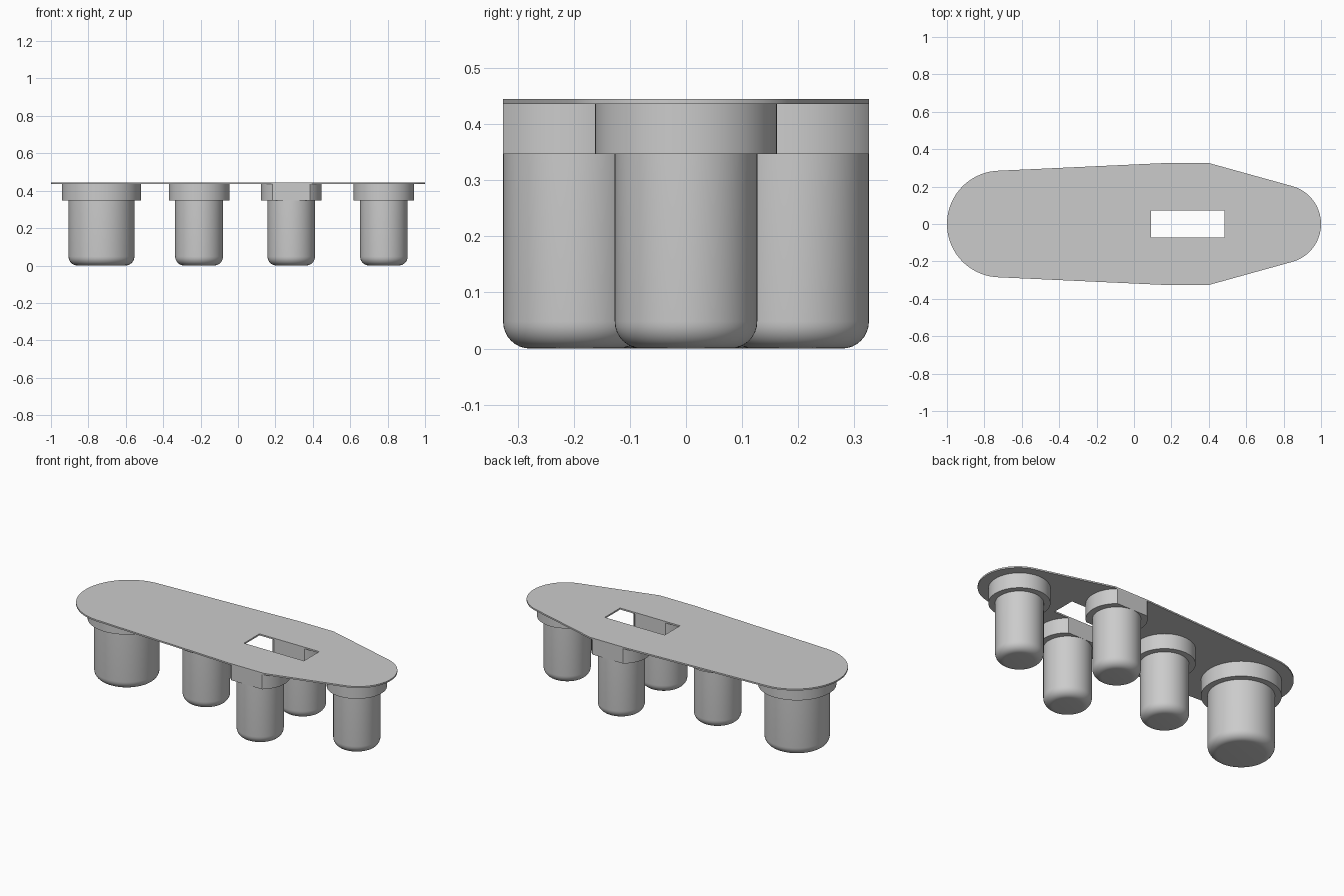
import bpy, bmesh, math
from mathutils import Vector

cube = bpy.data.objects.get("Cube")
if cube:
    bpy.data.objects.remove(cube, do_unlink=True)

PLATE_TOP, PLATE_BOTTOM, COLLAR_BOTTOM = 0.445, 0.436, 0.347
HALF_WIDTH, SLOT_HALF = 0.326, 0.072
SEGMENTS = 64

grey = bpy.data.materials.new("plain grey")
grey.use_nodes = True
colour = (0.6, 0.6, 0.6, 1)
grey.diffuse_color = colour
grey.node_tree.nodes["Principled BSDF"].inputs["Base Color"].default_value = colour


def finish(name, bm, location=(0, 0, 0)):
    bmesh.ops.recalc_face_normals(bm, faces=bm.faces)
    mesh = bpy.data.meshes.new(name)
    bm.to_mesh(mesh)
    bm.free()
    mesh.materials.append(grey)
    obj = bpy.data.objects.new(name, mesh)
    obj.location = location
    bpy.context.collection.objects.link(obj)
    bpy.ops.object.select_all(action='DESELECT')
    obj.select_set(True)
    bpy.context.view_layer.objects.active = obj
    bpy.ops.object.shade_smooth_by_angle(angle=math.radians(30))
    return obj


def lathe(profile):
    """Spin a (radius, height) profile round the z axis."""
    bm = bmesh.new()
    verts = [bm.verts.new((r, 0, z)) for r, z in profile]
    edges = [bm.edges.new(pair) for pair in zip(verts, verts[1:])]
    bmesh.ops.spin(bm, geom=verts + edges, cent=(0, 0, 0), axis=(0, 0, 1),
                   angle=math.tau, steps=SEGMENTS)
    bmesh.ops.remove_doubles(bm, verts=bm.verts, dist=1e-5)
    return bm


def arc(cx, radius, start, end, steps):
    angles = [math.radians(start + (end - start) * i / steps) for i in range(steps + 1)]
    return [(cx + radius * math.cos(a), radius * math.sin(a)) for a in angles]


def post(name, x, y, radius):
    # Rounded foot, flat underside
    fillet = 0.048
    curve = [(radius - fillet + fillet * math.sin(a), fillet - fillet * math.cos(a))
             for a in (math.pi / 2 * i / 8 for i in range(9))]
    bm = lathe([(0, 0)] + curve + [(radius, COLLAR_BOTTOM + 0.01), (0, COLLAR_BOTTOM + 0.01)])
    finish(name, bm, (x, y, 0))


def collar(name, x, y, radius):
    bm = lathe([(0, COLLAR_BOTTOM), (radius, COLLAR_BOTTOM),
                (radius, PLATE_BOTTOM), (0, PLATE_BOTTOM)])
    if y:
        # Trim flush with the plate edge and with the slot
        side = math.copysign(1, y)
        for limit, facing in ((HALF_WIDTH, 1), (SLOT_HALF, -1)):
            cut = bmesh.ops.bisect_plane(
                bm, geom=bm.verts[:] + bm.edges[:] + bm.faces[:],
                plane_co=Vector((0, side * limit - y, 0)),
                plane_no=Vector((0, side * facing, 0)), clear_outer=True)
            edges = [e for e in cut["geom_cut"] if isinstance(e, bmesh.types.BMEdge)]
            bmesh.ops.holes_fill(bm, edges=[e for e in edges if e.is_boundary], sides=0)
    finish(name, bm, (x, y, 0))


# Cover plate: tapered outline with a rectangular slot
outline = arc(0.79, 0.21, -75, 75, 32)
outline += [(0.4, HALF_WIDTH), (0.17, HALF_WIDTH)]
outline += arc(-0.715, 0.285, 92.6, 267.4, 40)
outline += [(0.17, -HALF_WIDTH), (0.4, -HALF_WIDTH)]
slot = [(0.09, -SLOT_HALF), (0.483, -SLOT_HALF), (0.483, SLOT_HALF), (0.09, SLOT_HALF)]

bm = bmesh.new()
loop_edges = []
for loop in (outline, slot):
    verts = [bm.verts.new((x, y, PLATE_BOTTOM)) for x, y in loop]
    loop_edges += [bm.edges.new((v, verts[i - 1])) for i, v in enumerate(verts)]
bmesh.ops.triangle_fill(bm, edges=loop_edges, use_beauty=True, normal=(0, 0, 1))
sheet = bmesh.ops.extrude_face_region(bm, geom=bm.faces[:], use_keep_orig=True)
bmesh.ops.translate(bm, vec=(0, 0, PLATE_TOP - PLATE_BOTTOM),
                    verts=[g for g in sheet["geom"] if isinstance(g, bmesh.types.BMVert)])
finish("cover_plate", bm)

# Posts with their collars
for label, x, y, post_radius, collar_radius in (
        ("large", -0.73, 0, 0.176, 0.211),
        ("middle", -0.208, 0, 0.128, 0.162),
        ("front", 0.285, -0.199, 0.127, 0.162),
        ("back", 0.285, 0.199, 0.127, 0.162),
        ("end", 0.78, 0, 0.127, 0.162)):
    post(label + "_post", x, y, post_radius)
    collar(label + "_collar", x, y, collar_radius)
